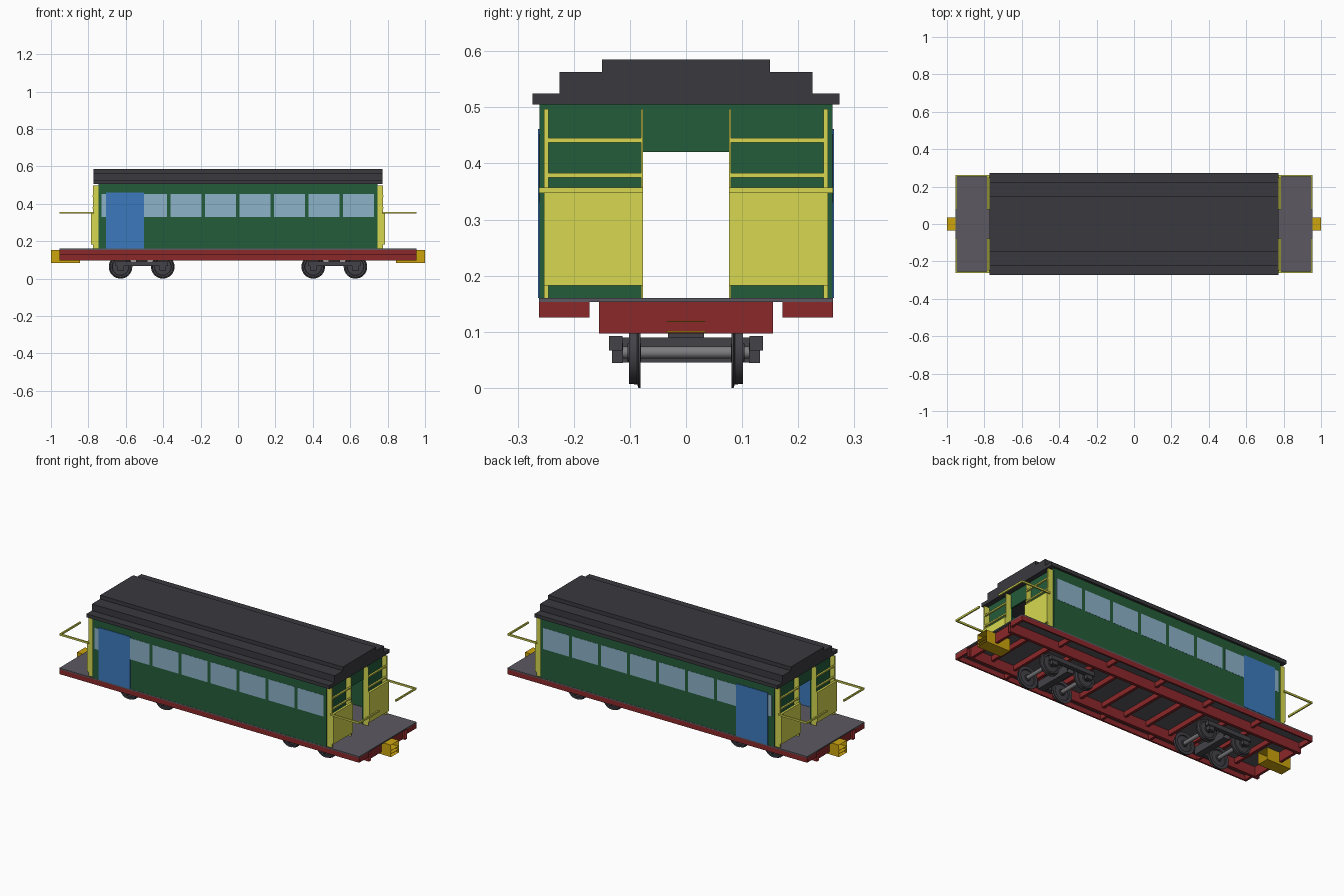
import bpy, bmesh, math
from mathutils import Vector, Matrix

if "Cube" in bpy.data.objects:
    bpy.data.objects.remove(bpy.data.objects["Cube"])

MATS = {}
def mat(name, rgb):
    lin = [(c / 255 / 12.92 if c < 11 else ((c / 255 + 0.055) / 1.055) ** 2.4) for c in rgb]
    m = bpy.data.materials.new(name)
    m.diffuse_color = (*lin, 1)
    m.use_nodes = True
    m.node_tree.nodes["Principled BSDF"].inputs["Base Color"].default_value = m.diffuse_color
    MATS[name] = m

mat("green", (36, 92, 58)); mat("red", (140, 40, 42)); mat("yellow", (215, 217, 80))
mat("gold", (205, 165, 15)); mat("blue", (60, 122, 190)); mat("glass", (140, 178, 200))
mat("roof", (58, 57, 62)); mat("deck", (92, 90, 97)); mat("iron", (66, 66, 72))
mat("steel", (125, 125, 128))

def finish(bm, name, m, smooth=False):
    bmesh.ops.recalc_face_normals(bm, faces=bm.faces)
    me = bpy.data.meshes.new(name)
    bm.to_mesh(me)
    bm.free()
    ob = bpy.data.objects.new(name, me)
    bpy.context.collection.objects.link(ob)
    me.materials.append(MATS[m])
    if smooth:
        bpy.ops.object.select_all(action='DESELECT')
        ob.select_set(True)
        bpy.context.view_layer.objects.active = ob
        bpy.ops.object.shade_smooth_by_angle(angle=math.radians(35))
    return ob

def box(name, x, y, z, m, open_axis=None):
    """Box from (min, max) ranges; open_axis removes the two end faces."""
    bm = bmesh.new()
    bmesh.ops.create_cube(bm, size=1)
    for v in bm.verts:
        v.co = Vector([r[0] + (c + 0.5) * (r[1] - r[0]) for c, r in zip(v.co, (x, y, z))])
    if open_axis is not None:
        ends = [f for f in bm.faces
                if max(v.co[open_axis] for v in f.verts) - min(v.co[open_axis] for v in f.verts) < 1e-6]
        bmesh.ops.delete(bm, geom=ends, context='FACES')
    return finish(bm, name, m)

def span(s, a, b):
    """Range a..b mirrored by sign s."""
    return tuple(sorted((s * a, s * b)))

def extrude_x(name, profile, x0, x1, m):
    """Extrude a (y, z) outline along x."""
    bm = bmesh.new()
    f = bm.faces.new([bm.verts.new((x0, y, z)) for y, z in profile])
    r = bmesh.ops.extrude_face_region(bm, geom=[f])
    vs = [g for g in r["geom"] if isinstance(g, bmesh.types.BMVert)]
    bmesh.ops.translate(bm, verts=vs, vec=(x1 - x0, 0, 0))
    return finish(bm, name, m)

def lathe_y(name, profile, centre, m, steps=32):
    """Spin a (radius, y) outline around the y axis."""
    bm = bmesh.new()
    vs = [bm.verts.new((r, y, 0)) for r, y in profile]
    es = [bm.edges.new(p) for p in zip(vs, vs[1:])]
    bmesh.ops.spin(bm, geom=vs + es, cent=(0, 0, 0), axis=(0, 1, 0),
                   angle=math.tau, steps=steps, use_duplicate=False)
    bmesh.ops.remove_doubles(bm, verts=bm.verts, dist=1e-5)
    bmesh.ops.translate(bm, verts=bm.verts, vec=centre)
    return finish(bm, name, m, smooth=True)

SIDES = (-1, 1)
L, W = 0.955, 0.262

# Platform deck and underframe
box("deck", (-L, L), (-W, W), (0.153, 0.16), "deck")
for s in SIDES:
    box("side_sill", (-L, L), span(s, 0.253, W), (0.125, 0.153), "red")
    box("inner_sill", (-L, L), span(s, 0.155, 0.172), (0.097, 0.153), "red", open_axis=0)
    box("end_beam", span(s, 0.925, 0.94), (-0.155, 0.155), (0.097, 0.153), "red")
    for i in range(7):
        x = -0.948 + i * 1.896 / 6
        box("outrigger", (x - 0.007, x + 0.007), span(s, 0.172, 0.253), (0.125, 0.153), "red")
for i in range(12):
    x = -0.8 + i * 1.6 / 11
    box("cross_beam", (x - 0.008, x + 0.008), (-0.155, 0.155), (0.125, 0.153), "red")

# Couplers: open pocket with shelves
for s in SIDES:
    box("coupler_pocket", span(s, 0.845, 1.0), (-0.036, 0.036), (0.083, 0.152), "gold", open_axis=0)
    for z in (0.1, 0.118):
        box("coupler_shelf", span(s, 0.945, 0.999), (-0.035, 0.035), (z - 0.001, z + 0.001), "gold")

# Side walls, windows and sliding doors
for s in SIDES:
    box("side_wall", (-0.745, 0.745), span(s, 0.25, 0.261), (0.16, 0.507), "green")
    for i in range(8):
        x = -0.647 + i * 0.1845
        box("window", (x - 0.0825, x + 0.0825), span(s, 0.249, 0.262), (0.33, 0.452), "glass")
    box("side_door", (-0.705, -0.503), span(s, 0.248, 0.264), (0.16, 0.461), "blue")

# End walls with doorway, and the yellow end screens
arch = [(-0.25, 0.16), (-0.077, 0.16), (-0.077, 0.42), (0.077, 0.42),
        (0.077, 0.16), (0.25, 0.16), (0.25, 0.507), (-0.25, 0.507)]
for e in SIDES:
    extrude_x("end_wall", arch, e * 0.735, e * 0.745, "green")
    for s in SIDES:
        box("corner_post", span(e, 0.741, 0.776), span(s, 0.245, 0.253), (0.16, 0.497), "yellow")
        box("door_post", span(e, 0.745, 0.776), span(s, 0.077, 0.08), (0.16, 0.497), "yellow")
        box("end_panel", span(e, 0.772, 0.785), span(s, 0.077, 0.253), (0.182, 0.355), "yellow")
        for z in (0.379, 0.441):
            box("end_rail", span(e, 0.768, 0.778), span(s, 0.077, 0.25), (z - 0.004, z + 0.004), "yellow")
        # Platform handrail: along the side, then across the end
        box("handrail_side", span(e, 0.77, 0.955), span(s, 0.254, 0.262), (0.347, 0.357), "yellow")
        box("handrail_end", span(e, 0.947, 0.955), span(s, 0.077, 0.254), (0.347, 0.357), "yellow")

# Stepped roof
half = [(0.274, 0.505), (0.274, 0.525), (0.225, 0.525), (0.225, 0.563), (0.15, 0.563), (0.15, 0.585)]
extrude_x("roof", half + [(-y, z) for y, z in reversed(half)], -0.773, 0.773, "roof")

# Bogies
tyre = [(0.0, 0.104), (0.016, 0.104), (0.018, 0.098), (0.044, 0.096), (0.046, 0.102), (0.056, 0.102),
        (0.057, 0.087), (0.063, 0.085), (0.063, 0.081), (0.046, 0.081), (0.044, 0.088),
        (0.018, 0.086), (0.016, 0.08), (0.0, 0.08)]
for e in SIDES:
    cx = e * 0.515
    box("bolster", (cx - 0.02, cx + 0.02), (-0.115, 0.115), (0.045, 0.09), "iron", open_axis=1)
    box("bogie_pivot", (cx - 0.03, cx + 0.03), (-0.032, 0.032), (0.09, 0.153), "iron")
    for s in SIDES:
        box("bogie_side_frame", (cx - 0.14, cx + 0.14), span(s, 0.113, 0.137), (0.067, 0.092), "iron")
    for a in SIDES:
        ax = cx + a * 0.113
        lathe_y("axle", [(0, -0.115), (0.011, -0.115), (0.011, 0.115), (0, 0.115)],
                (ax, 0, 0.063), "steel", 16)
        for s in SIDES:
            lathe_y("wheel", [(r, s * y) for r, y in tyre], (ax, 0, 0.063), "iron")
            box("axle_box", (ax - 0.018, ax + 0.018), span(s, 0.112, 0.132), (0.044, 0.08), "iron")
